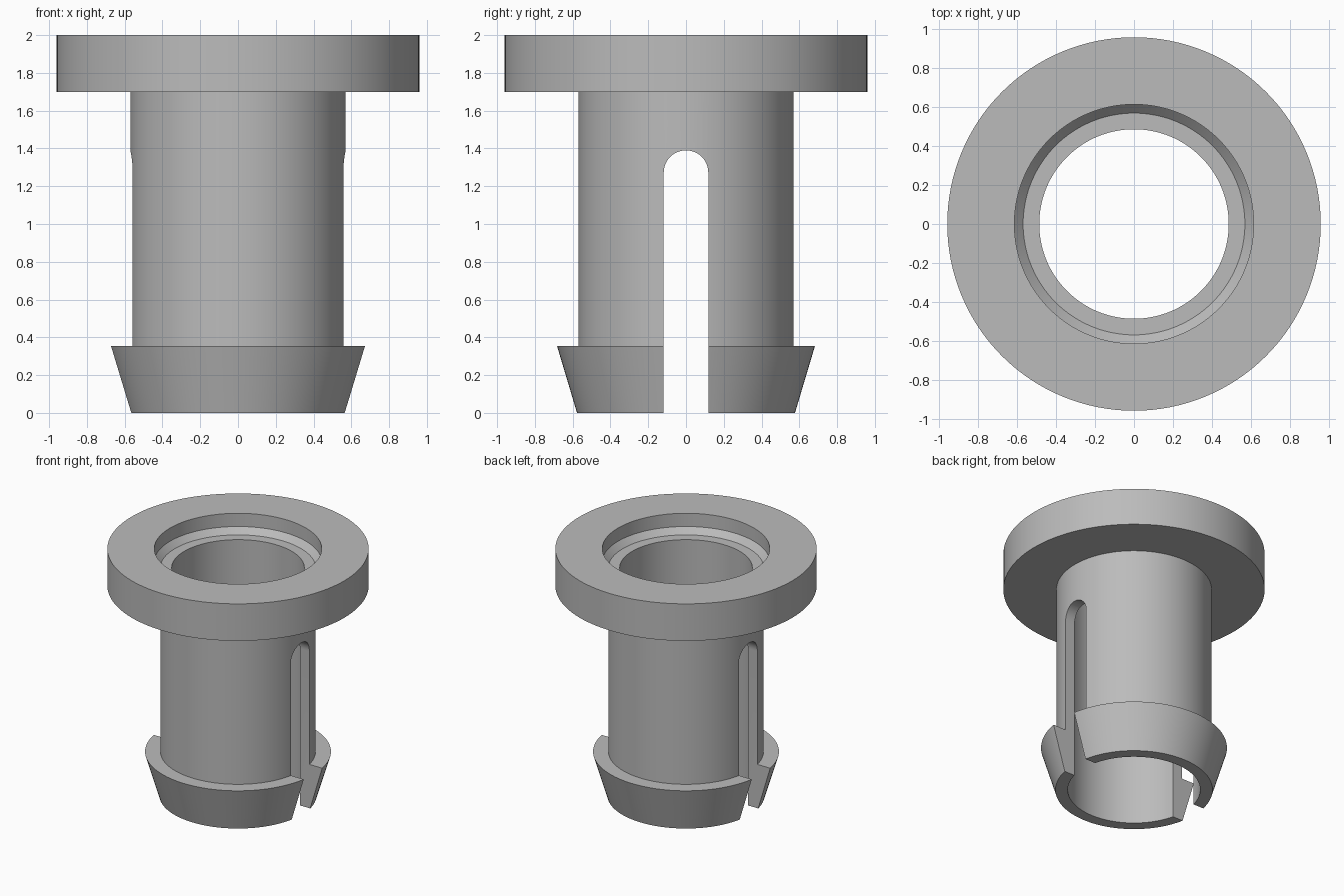
import bpy, bmesh, math

cube = bpy.data.objects.get("Cube")
if cube:
    bpy.data.objects.remove(cube, do_unlink=True)

grey = bpy.data.materials.new("plain_grey")
grey.use_nodes = True
colour = (0.5, 0.5, 0.5, 1)
grey.diffuse_color = colour
grey.node_tree.nodes["Principled BSDF"].inputs["Base Color"].default_value = colour

SEGMENTS = 128


def add_object(name, bm):
    bmesh.ops.recalc_face_normals(bm, faces=bm.faces)
    mesh = bpy.data.meshes.new(name)
    bm.to_mesh(mesh)
    bm.free()
    obj = bpy.data.objects.new(name, mesh)
    bpy.context.collection.objects.link(obj)
    mesh.materials.append(grey)
    return obj


def lathe(name, profile):
    """Revolve a closed (radius, height) profile around z."""
    bm = bmesh.new()
    rings = []
    for i in range(SEGMENTS):
        a = 2 * math.pi * i / SEGMENTS
        rings.append([bm.verts.new((r * math.cos(a), r * math.sin(a), z)) for r, z in profile])
    n = len(profile)
    for i in range(SEGMENTS):
        p, q = rings[i], rings[(i + 1) % SEGMENTS]
        for j in range(n):
            k = (j + 1) % n
            bm.faces.new((p[j], q[j], q[k], p[k]))
    return add_object(name, bm)


# Flanged sleeve with stepped mouth and barbed foot
bushing = lathe("flanged_snap_bushing", [
    (0.487, 0), (0.577, 0), (0.683, 0.355), (0.57, 0.355), (0.57, 1.70),
    (0.96, 1.70), (0.96, 2.0), (0.615, 2.0), (0.615, 1.893),
    (0.57, 1.846), (0.487, 1.846),
])

# Round-topped slot cutter running through both sides
half, arc_z, steps = 0.118, 1.272, 24
outline = [(-half, -0.2), (half, -0.2)]
for i in range(steps + 1):
    a = math.pi * i / steps
    outline.append((half * math.cos(a), arc_z + half * math.sin(a)))
bm = bmesh.new()
face = bm.faces.new([bm.verts.new((-1.2, y, z)) for y, z in outline])
side = bmesh.ops.extrude_face_region(bm, geom=[face])
bmesh.ops.translate(bm, vec=(2.4, 0, 0),
                    verts=[v for v in side["geom"] if isinstance(v, bmesh.types.BMVert)])
cutter = add_object("slot_cutter", bm)
cutter.hide_render = True

# Cut the slots, then remove the cutter
cut = bushing.modifiers.new("slots", "BOOLEAN")
cut.operation = "DIFFERENCE"
cut.solver = "EXACT"
cut.object = cutter
bpy.context.view_layer.objects.active = bushing
bushing.select_set(True)
bpy.ops.object.modifier_apply(modifier=cut.name)
bpy.data.objects.remove(cutter, do_unlink=True)

# Smooth round walls with crisp rims
bpy.ops.object.select_all(action="DESELECT")
bushing.select_set(True)
bpy.ops.object.shade_smooth_by_angle(angle=math.radians(14))
